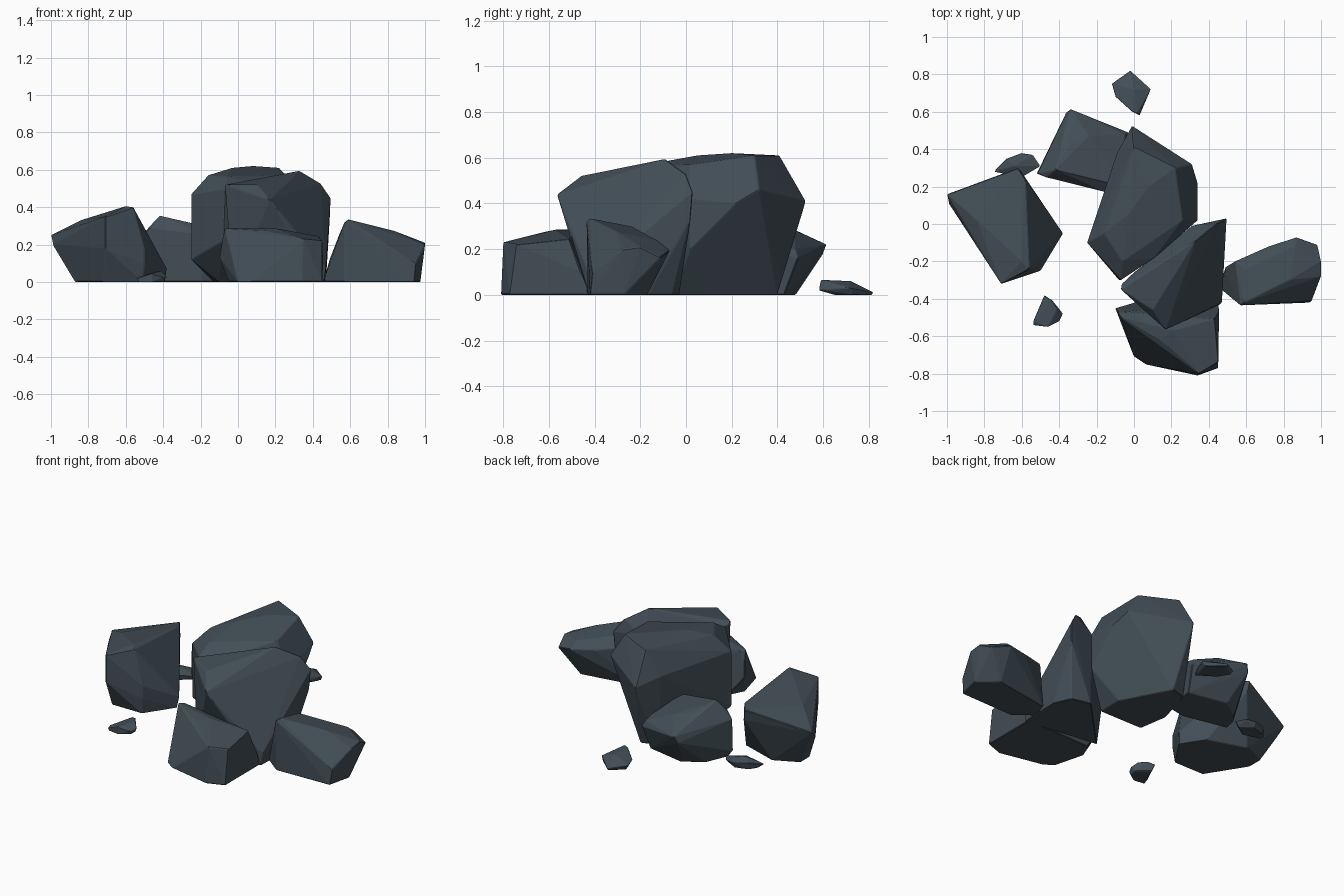
import bpy, bmesh, math

slate = bpy.data.materials.new("dark_slate")
slate.diffuse_color = (0.055, 0.076, 0.094, 1.0)


def rock(name, base, upper, soft=0.004):
    """Faceted boulder: hull of a ground outline (x, y) and upper corners (x, y, z)."""
    bm = bmesh.new()
    for x, y in base:
        bm.verts.new((x, y, 0.0))
    for p in upper:
        bm.verts.new(p)
    bmesh.ops.convex_hull(bm, input=bm.verts[:])
    loose = [v for v in bm.verts if not v.link_faces]
    bmesh.ops.delete(bm, geom=loose, context='VERTS')
    bmesh.ops.dissolve_limit(bm, angle_limit=math.radians(4),
                             verts=bm.verts[:], edges=bm.edges[:])
    bmesh.ops.recalc_face_normals(bm, faces=bm.faces[:])
    mesh = bpy.data.meshes.new(name)
    bm.to_mesh(mesh)
    bm.free()
    mesh.materials.append(slate)
    obj = bpy.data.objects.new(name, mesh)
    bpy.context.collection.objects.link(obj)
    # slightly worn edges
    bev = obj.modifiers.new("worn_edges", 'BEVEL')
    bev.width = soft
    bev.segments = 1
    bev.limit_method = 'ANGLE'
    bev.angle_limit = math.radians(25)
    return obj


# Tallest boulder in the middle, undercut at the front left and back right
rock("main_boulder",
     [(-.1, -.06), (-.13, .13), (-.06, .37), (.04, .4), (.2, .1), (.2, -.06)],
     [(-.25, -.1, .12), (-.25, -.1, .47), (-.08, -.30, .22), (-.07, -.30, .50),
      (-.16, -.05, .57), (-.06, -.2, .565), (-.03, .05, .61), (.08, .2, .62),
      (0, .41, .61), (-.01, .525, .41), (-.09, .38, .45), (.22, .3, .61),
      (.31, .32, .46), (.34, .22, .40), (.34, .02, .42), (.34, .02, .2),
      (.26, .02, .57), (.11, -.18, .52), (.02, .39, .15)])

# Leaning wedge in front of the middle boulder
rock("leaning_wedge",
     [(.46, -.43), (-.03, -.37), (.06, -.28), (.3, -.03), (.42, -.06), (.47, -.17)],
     [(.17, -.565, .44), (-.07, -.35, .52), (-.065, -.32, .5), (0, -.26, .46),
      (.33, -.09, .595), (.31, -.01, .45), (.44, .0, .53), (.495, .03, .45),
      (.49, .02, .33), (.1, -.46, .52), (.47, -.42, .08)])

# Low block at the front, sloping down to the front left
rock("front_block",
     [(-.05, -.52), (0, -.71), (.06, -.75), (.34, -.81), (.45, -.77),
      (.45, -.42), (.36, -.41), (0, -.42)],
     [(-.1, -.45, .13), (-.085, -.47, .22), (-.07, -.5, .285), (-.05, -.47, .28), (.14, -.62, .275),
      (.21, -.57, .285), (.43, -.51, .245), (.45, -.74, .22), (.35, -.8, .23),
      (.455, -.46, .1)])

# Wide block on the right
rock("right_block",
     [(.455, -.34), (.57, -.43), (.94, -.42), (.975, -.27), (.86, -.17), (.49, -.23)],
     [(.57, -.435, .32), (.59, -.42, .335), (.49, -.26, .12), (.54, -.2, .25),
      (.6, -.24, .30), (.72, -.12, .21), (.87, -.07, .195), (.86, -.12, .235),
      (.98, -.11, .165), (1, -.2, .21), (1, -.28, .2), (.95, -.41, .1),
      (.83, -.3, .275)])

# Big boulder on the left, highest along its front corner
rock("left_boulder",
     [(-.87, .09), (-.87, 0), (-.72, -.24), (-.51, -.24), (-.39, -.06),
      (-.48, .08), (-.72, .16)],
     [(-1, .16, .25), (-.99, .11, .2), (-.62, .3, .35), (-.61, .29, .28),
      (-.58, .24, .36), (-.71, -.32, .35), (-.71, -.32, .18), (-.56, -.24, .4),
      (-.6, -.2, .405), (-.5, -.25, .18), (-.5, -.25, .1), (-.38, -.05, .07),
      (-.84, .02, .33)])

# Boulder behind the middle one
rock("back_boulder",
     [(-.48, .26), (-.42, .4), (-.3, .48), (-.05, .43), (-.08, .22), (-.2, .2)],
     [(-.34, .615, .22), (-.36, .6, .18), (-.52, .27, .05), (-.515, .27, .25),
      (-.47, .25, .29), (-.42, .29, .355), (-.35, .42, .31), (-.24, .47, .285),
      (-.05, .48, .2), (-.03, .49, .16), (-.05, .2, .27), (-.15, .17, .25)])

# Scattered small stones
rock("back_left_stone",
     [(-.71, .29), (-.6, .26), (-.53, .31), (-.6, .365), (-.68, .34)],
     [(-.75, .28, .03), (-.68, .35, .045), (-.6, .38, .035), (-.54, .37, .035),
      (-.5, .31, .03), (-.6, .25, .035), (-.64, .31, .06)], 0.003)
rock("front_stone",
     [(-.53, -.54), (-.46, -.55), (-.4, -.51), (-.4, -.46), (-.47, -.4)],
     [(-.54, -.54, .015), (-.54, -.52, .025), (-.48, -.38, .04), (-.44, -.405, .055),
      (-.41, -.45, .06), (-.38, -.48, .03), (-.4, -.52, .025), (-.46, -.55, .045)],
     0.003)
rock("back_stone",
     [(-.02, .815), (.075, .73), (.03, .65), (-.06, .68), (-.1, .75)],
     [(-.02, .82, .01), (.09, .72, .03), (.03, .58, .02), (.02, .59, .065),
      (-.01, .6, .065), (-.1, .68, .04), (-.12, .75, .03), (0, .72, .06)], 0.003)
